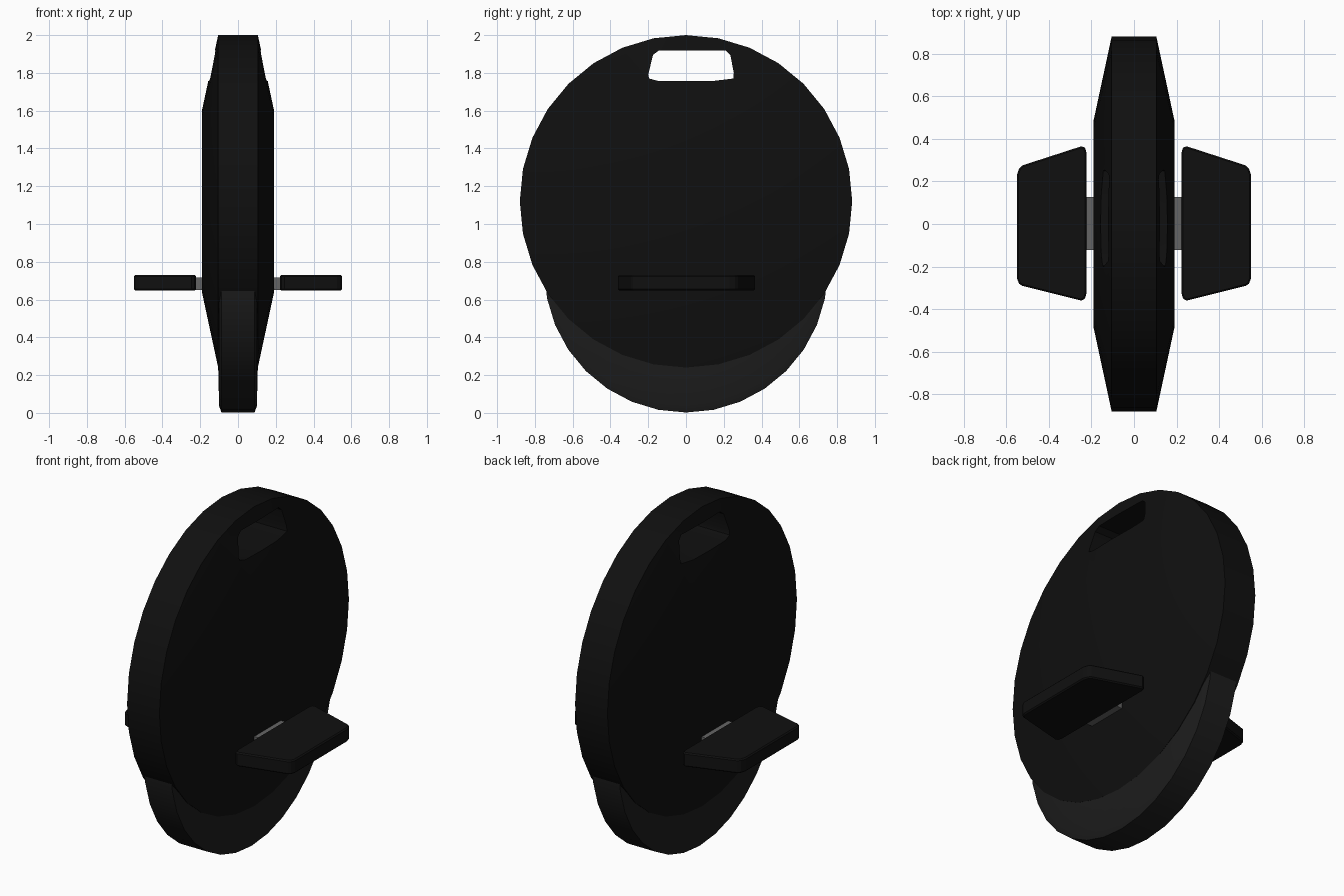
import bpy, bmesh, math
from mathutils import Vector

if "Cube" in bpy.data.objects:
    bpy.data.objects.remove(bpy.data.objects["Cube"])


def material(name, v):
    m = bpy.data.materials.new(name)
    m.diffuse_color = (v, v, v, 1)
    m.use_nodes = True
    m.node_tree.nodes["Principled BSDF"].inputs["Base Color"].default_value = m.diffuse_color
    return m


SHELL = material("shell_black", 0.005)
RUBBER = material("tyre_rubber", 0.012)
METAL = material("hinge_grey", 0.13)


def finish(name, bm, mat=None):
    bmesh.ops.recalc_face_normals(bm, faces=bm.faces)
    me = bpy.data.meshes.new(name)
    bm.to_mesh(me)
    bm.free()
    ob = bpy.data.objects.new(name, me)
    bpy.context.collection.objects.link(ob)
    if mat:
        me.materials.append(mat)
    return ob


def activate(ob):
    bpy.ops.object.select_all(action='DESELECT')
    ob.select_set(True)
    bpy.context.view_layer.objects.active = ob


def smooth(ob, deg=30):
    activate(ob)
    bpy.ops.object.shade_smooth_by_angle(angle=math.radians(deg))


def disc(name, half, cz, mat, n=32):
    """Lathe around the x axis; half = (x, radius) from side centre to rim, mirrored."""
    profile = half + [(-x, r) for x, r in reversed(half)]
    bm = bmesh.new()
    rings = [[bm.verts.new((x, r * math.sin(2 * math.pi * i / n),
                            cz + r * math.cos(2 * math.pi * i / n)))
              for i in range(n)] for x, r in profile]
    for a, b in zip(rings, rings[1:]):
        for i in range(n):
            j = (i + 1) % n
            bm.faces.new((a[i], a[j], b[j], b[i]))
    bm.faces.new(rings[0])
    bm.faces.new(rings[-1])
    return finish(name, bm, mat)


def prism(name, points, offset, mat=None):
    """Extrude a closed outline along offset."""
    bm = bmesh.new()
    face = bm.faces.new([bm.verts.new(p) for p in points])
    ext = bmesh.ops.extrude_face_region(bm, geom=[face])
    moved = [g for g in ext['geom'] if isinstance(g, bmesh.types.BMVert)]
    bmesh.ops.translate(bm, verts=moved, vec=Vector(offset))
    return finish(name, bm, mat)


# Shell: disc with tapered rim
shell = disc("shell", [(0.19, 0.485), (0.105, 0.88)], 1.12, SHELL)

# Carry handle opening through the top of the shell
hole = [(-0.175, 1.895), (-0.145, 1.918), (0.21, 1.918), (0.235, 1.895), (0.253, 1.80),
        (0.25, 1.77), (0.15, 1.758), (-0.15, 1.758), (-0.195, 1.77), (-0.2, 1.79)]
cutter = prism("handle_cutter", [(-0.4, y, z) for y, z in hole], (0.8, 0, 0))
cutter.hide_render = True
cut = shell.modifiers.new("handle_hole", 'BOOLEAN')
cut.operation = 'DIFFERENCE'
cut.solver = 'EXACT'
cut.object = cutter
activate(shell)
bpy.ops.object.modifier_apply(modifier=cut.name)
bpy.data.objects.remove(cutter)
smooth(shell)

# Wheel emerging below the shell
wheel = disc("wheel", [(0.105, 0.51), (0.10, 0.715), (0.088, 0.75)], 0.752, RUBBER)
smooth(wheel)

# Foot pedals and their hinges, one on each side
outline = [(0.223, 0.335), (0.23, 0.358), (0.247, 0.365), (0.525, 0.275), (0.54, 0.26),
           (0.55, 0.23), (0.55, -0.255), (0.54, -0.28), (0.525, -0.29), (0.247, -0.36),
           (0.23, -0.35), (0.223, -0.325)]
pedal = prism("pedals", [(x, y, 0.648) for x, y in outline], (0, 0, 0.082), SHELL)
bevel = pedal.modifiers.new("soft_edges", 'BEVEL')
bevel.width = 0.007
bevel.segments = 1
bevel.limit_method = 'ANGLE'
bevel.angle_limit = math.radians(60)

hinge = prism("pedal_hinges", [(0.15, -0.122, 0.65), (0.26, -0.122, 0.65),
                               (0.26, 0.127, 0.65), (0.15, 0.127, 0.65)], (0, 0, 0.068), METAL)

for ob in (pedal, hinge):
    m = ob.modifiers.new("other_side", 'MIRROR')
    m.use_axis = (True, False, False)
    m.use_mirror_merge = False
